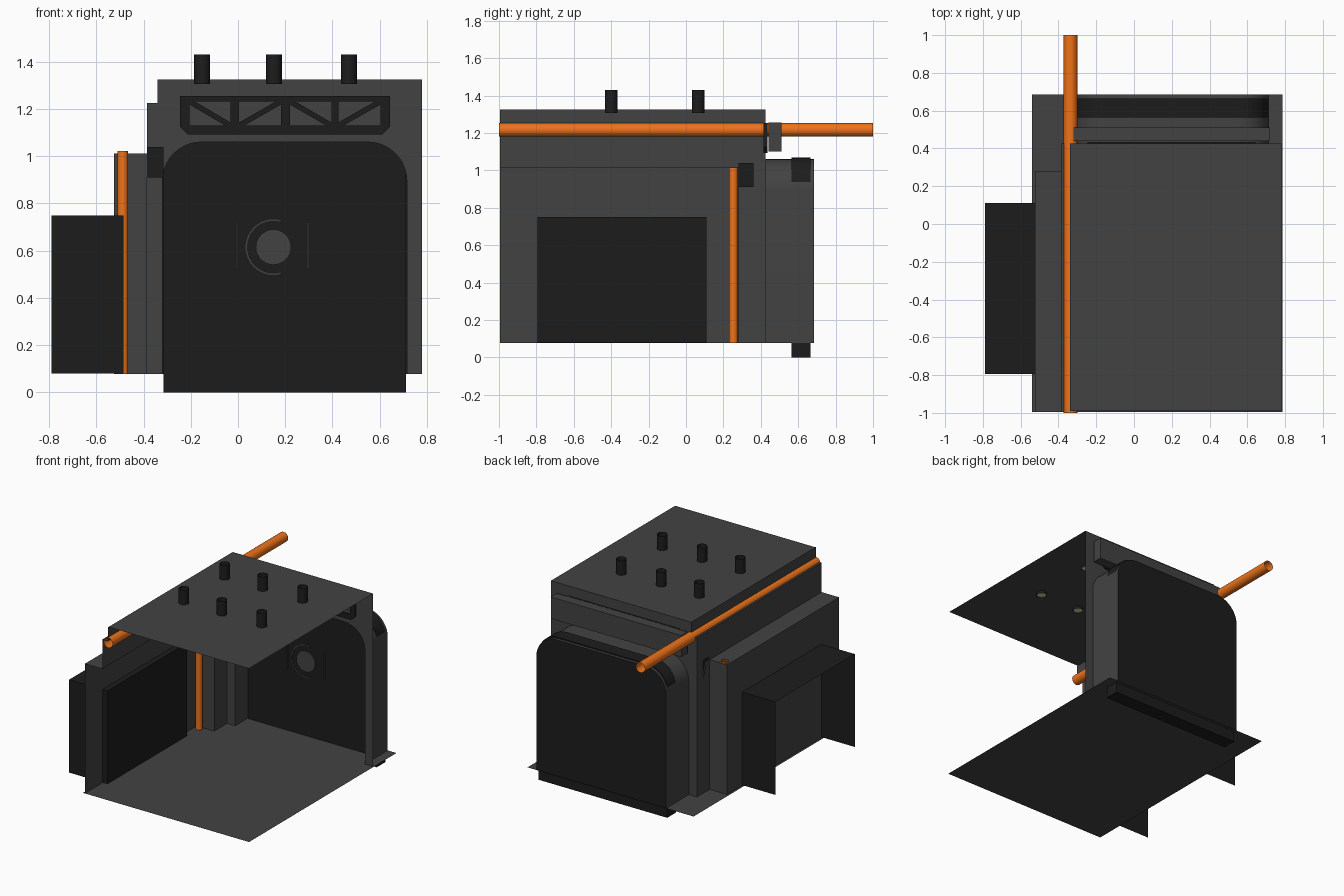
import bpy, bmesh
from math import sin, cos, pi, radians
from mathutils import Matrix, Vector

if "Cube" in bpy.data.objects:
    bpy.data.objects.remove(bpy.data.objects["Cube"])


def material(name, rgb):
    m = bpy.data.materials.new(name)
    m.diffuse_color = (*rgb, 1)
    m.use_nodes = True
    m.node_tree.nodes["Principled BSDF"].inputs["Base Color"].default_value = m.diffuse_color
    return m


GREY = material("wall_grey", (0.055, 0.055, 0.055))
DARK = material("charcoal", (0.012, 0.012, 0.012))
ORANGE = material("orange", (0.85, 0.17, 0.01))
LAMP = material("lamp_cream", (0.65, 0.6, 0.4))


def finish(name, bm, mat, smooth=False):
    bmesh.ops.recalc_face_normals(bm, faces=bm.faces)
    me = bpy.data.meshes.new(name)
    bm.to_mesh(me)
    bm.free()
    ob = bpy.data.objects.new(name, me)
    bpy.context.collection.objects.link(ob)
    me.materials.append(mat)
    if smooth:
        bpy.context.view_layer.objects.active = ob
        ob.select_set(True)
        bpy.ops.object.shade_smooth_by_angle(angle=radians(35))
        ob.select_set(False)
    return ob


def strip(name, path, y0, y1, mat, closed=False, smooth=False):
    """Sheet swept along y from an (x, z) path."""
    bm = bmesh.new()
    a = [bm.verts.new((x, y0, z)) for x, z in path]
    b = [bm.verts.new((x, y1, z)) for x, z in path]
    n = len(path)
    for i in range(n if closed else n - 1):
        j = (i + 1) % n
        bm.faces.new((a[i], a[j], b[j], b[i]))
    return finish(name, bm, mat, smooth)


def plate(name, loops, y, mat, thick=0):
    """Flat panel facing y; the first loop is the outline, the rest are holes."""
    bm = bmesh.new()
    edges = []
    for loop in loops:
        v = [bm.verts.new((x, y, z)) for x, z in loop]
        edges += [bm.edges.new((v[i - 1], v[i])) for i in range(len(v))]
    bmesh.ops.triangle_fill(bm, edges=edges, use_beauty=True, use_dissolve=False, normal=(0, -1, 0))
    if thick:
        r = bmesh.ops.extrude_face_region(bm, geom=bm.faces[:], use_keep_orig=True)
        vs = [e for e in r["geom"] if isinstance(e, bmesh.types.BMVert)]
        bmesh.ops.translate(bm, verts=vs, vec=(0, thick, 0))
    return finish(name, bm, mat)


def rect(x0, x1, z0, z1):
    return [(x0, z0), (x1, z0), (x1, z1), (x0, z1)]


def box(name, x, y, z, mat):
    bm = bmesh.new()
    size = Vector((x[1] - x[0], y[1] - y[0], z[1] - z[0]))
    mid = ((x[0] + x[1]) / 2, (y[0] + y[1]) / 2, (z[0] + z[1]) / 2)
    bmesh.ops.create_cube(bm, size=1, matrix=Matrix.Translation(mid) @ Matrix.Diagonal((*size, 1)))
    return finish(name, bm, mat)


def tube(name, start, end, r, mat, sides=24, caps=False):
    bm = bmesh.new()
    s, e = Vector(start), Vector(end)
    rot = (e - s).to_track_quat('Z', 'Y').to_matrix().to_4x4()
    bmesh.ops.create_cone(bm, cap_ends=caps, segments=sides, radius1=r, radius2=r,
                          depth=(e - s).length, matrix=Matrix.Translation((s + e) / 2) @ rot)
    return finish(name, bm, mat, True)


def arch(x0, x1, z0, z1, r, n):
    """Open doorway outline, from bottom left over the top to bottom right."""
    arc = [(r * cos(pi / 2 * i / n), r * sin(pi / 2 * i / n)) for i in range(n + 1)]
    left = [(x0 + r - c, z1 - r + s) for c, s in arc]
    right = [(x1 - r + c, z1 - r + s) for c, s in reversed(arc)]
    return [(x0, z0)] + left + right + [(x1, z0)]


# Floor and ceiling sheets
strip("floor", [(-0.54, 0.077), (0.785, 0.077)], -0.995, 0.685, GREY)
strip("ceiling", [(-0.34, 1.325), (0.78, 1.325)], -0.99, 0.425, GREY)

# Stepped left wall
strip("lower_left_wall", [(-0.525, 0.077), (-0.525, 1.012), (-0.385, 1.012)], -0.995, 0.28, GREY)
strip("upper_left_wall", [(-0.385, 1.012), (-0.385, 1.225), (-0.34, 1.225), (-0.34, 1.325)],
      -0.995, 0.425, GREY)
strip("corner_wall", [(-0.385, 0.077), (-0.385, 1.012)], 0.28, 0.425, GREY)
plate("wall_return", [rect(-0.525, -0.385, 0.077, 1.012)], 0.28, GREY)
box("wall_block", (-0.385, -0.315), (0.28, 0.36), (0.91, 1.04), DARK)

# Side cabinet, open outward and below
strip("cabinet_shell", [(-0.485, 0.08), (-0.485, 0.75), (-0.79, 0.75)], -0.795, 0.11, DARK)
for y, side in ((-0.795, "front"), (0.11, "back")):
    plate("cabinet_" + side, [rect(-0.79, -0.485, 0.08, 0.75)], y, DARK)

# Back wall with doorway and vent opening
doorway = arch(-0.32, 0.715, 0.077, 1.06, 0.165, 10)
outline = [(-0.385, 0.077), (-0.385, 1.225), (-0.34, 1.225), (-0.34, 1.325),
           (0.78, 1.325), (0.78, 0.077)] + doorway[::-1]
plate("back_wall", [outline, rect(-0.23, 0.63, 1.11, 1.245)], 0.425, GREY)
strip("door_frame", doorway, 0.425, 0.685, GREY, smooth=True)
plate("door_back_skin", [doorway], 0.683, DARK)

# Door slab
door = arch(-0.316, 0.711, 0.0, 1.068, 0.155, 10)
plate("door", [door], 0.565, DARK, 0.1)

# Door handle: dial, partial ring and two grips
tube("door_dial", (0.15, 0.57, 0.615), (0.15, 0.557, 0.615), 0.075, GREY, 32, True)
ring = [(0.15 + r * cos(radians(a)), 0.615 + r * sin(radians(a)))
        for r, angles in ((0.118, range(75, 286, 10)), (0.112, range(285, 74, -10))) for a in angles]
plate("dial_ring", [ring], 0.561, GREY, 0.004)
for x in (-0.001, 0.296):
    box("door_grip", (x - 0.004, x + 0.004), (0.556, 0.566), (0.52, 0.722), GREY)

# Vent housing behind the wall
strip("vent_housing", rect(-0.32, 0.72, 1.1, 1.256), 0.44, 0.51, GREY, closed=True)
plate("vent_housing_back", [rect(-0.32, 0.72, 1.1, 1.256)], 0.51, GREY)

# Truss grille: triangular holes either side of each diagonal
holes = []
zb, zt, d = 1.13, 1.232, 0.022
for i, (a, b) in enumerate(((-0.205, -0.032), (0.005, 0.182), (0.22, 0.395), (0.425, 0.603))):
    if i % 2:
        a, b = b, a
    s = d if b > a else -d
    holes.append([(a, zb), (b - s, zb), (a, zt - abs(d) * 0.6)])
    holes.append([(b, zt), (a + s, zt), (b, zb + abs(d) * 0.6)])
frame = [(-0.245, 1.254), (-0.245, 1.125), (-0.213, 1.093),
         (0.611, 1.093), (0.643, 1.125), (0.643, 1.254)]
plate("vent_grille", [frame] + holes, 0.415, DARK, 0.02)

# Ceiling lamp cans
for x in (-0.152, 0.152, 0.47):
    for y in (-0.4, 0.065):
        tube("lamp_can", (x, y, 1.306), (x, y, 1.43), 0.034, DARK, 20)
        tube("lamp_lens", (x, y, 1.308), (x, y, 1.315), 0.032, LAMP, 20, True)

# Orange pipes, open ended
tube("long_pipe", (-0.336, -1, 1.216), (-0.336, 1, 1.216), 0.036, ORANGE)
tube("upright_pipe", (-0.488, 0.254, 0.077), (-0.488, 0.254, 1.022), 0.023, ORANGE)
